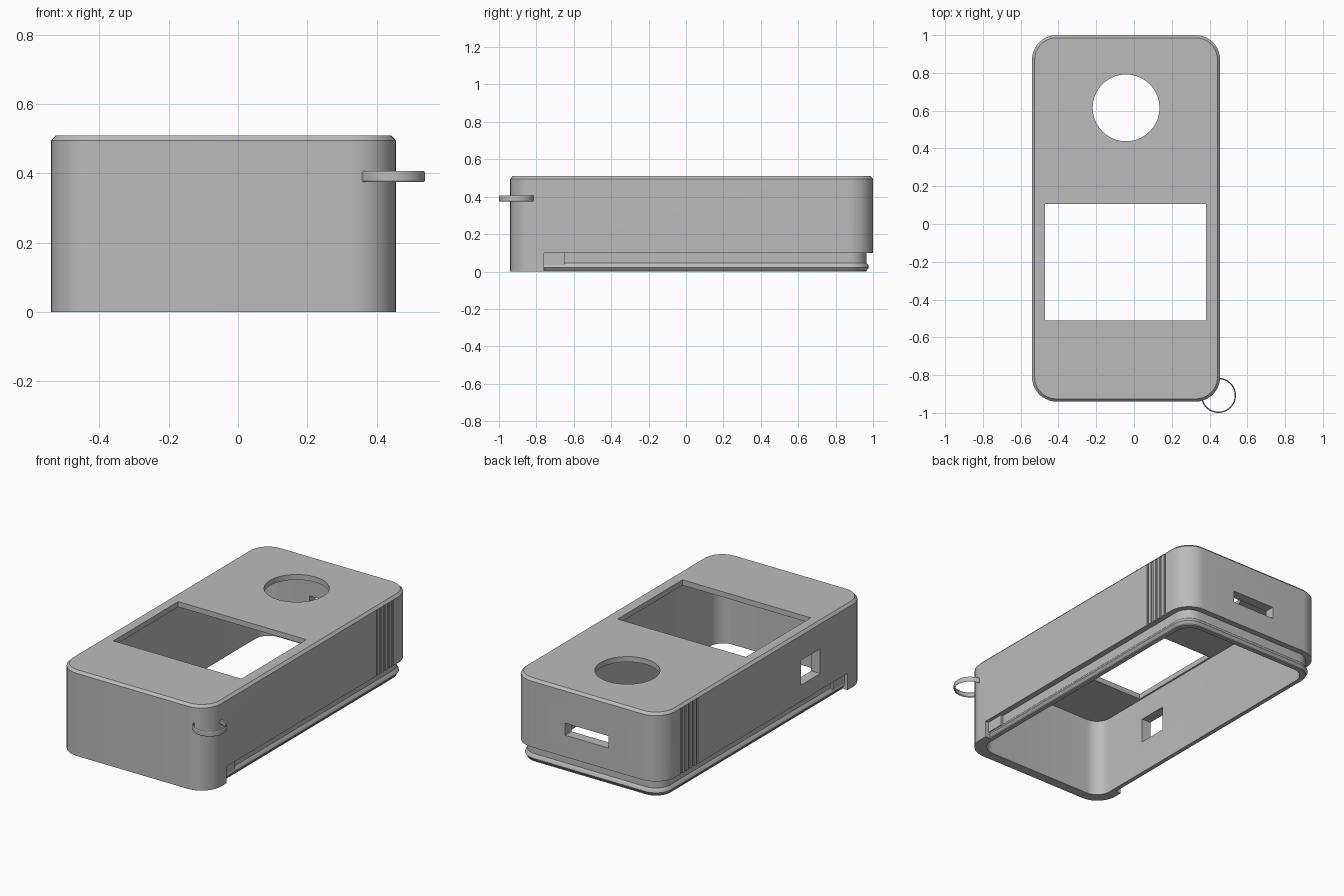
import bpy, bmesh, math

cube = bpy.data.objects.get("Cube")
if cube:
    bpy.data.objects.remove(cube, do_unlink=True)

CX, CY, HX, HY, RADIUS = -0.042, 0.03, 0.498, 0.97, 0.13
WALL = 0.06

grey = bpy.data.materials.new("plain_grey")
grey.use_nodes = True
colour = (0.5, 0.5, 0.5, 1)
grey.diffuse_color = colour
grey.node_tree.nodes["Principled BSDF"].inputs["Base Color"].default_value = colour


def outline(cx, cy, hx, hy, r, z, steps=10):
    """Rounded rectangle as a ring of points."""
    pts = []
    for k, (sx, sy) in enumerate(((1, 1), (-1, 1), (-1, -1), (1, -1))):
        for i in range(steps + 1):
            a = math.pi / 2 * (k + i / steps)
            pts.append((cx + sx * (hx - r) + r * math.cos(a),
                        cy + sy * (hy - r) + r * math.sin(a), z))
    return pts


def case_ring(inset, z):
    return outline(CX, CY, HX - inset, HY - inset, max(RADIUS - inset, 0.09), z)


def loft(name, rings, cyclic=False, clip_y=None):
    """Skin a stack of rings, capped at the ends or closed on itself."""
    bm = bmesh.new()
    loops = [[bm.verts.new(p) for p in ring] for ring in rings]
    n = len(loops[0])
    pairs = list(zip(loops, loops[1:]))
    if cyclic:
        pairs.append((loops[-1], loops[0]))
    else:
        bm.faces.new(loops[0])
        bm.faces.new(loops[-1])
    for a, b in pairs:
        for i in range(n):
            j = (i + 1) % n
            bm.faces.new((a[i], a[j], b[j], b[i]))
    bmesh.ops.remove_doubles(bm, verts=bm.verts, dist=1e-6)
    if clip_y is not None:
        bmesh.ops.bisect_plane(bm, geom=bm.verts[:] + bm.edges[:] + bm.faces[:],
                               plane_co=(0, clip_y, 0), plane_no=(0, 1, 0),
                               clear_inner=True)
        bmesh.ops.holes_fill(bm, edges=[e for e in bm.edges if e.is_boundary])
    bmesh.ops.recalc_face_normals(bm, faces=bm.faces)
    return finish(name, bm)


def box(name, x0, x1, y0, y1, z0, z1):
    bm = bmesh.new()
    bmesh.ops.create_cube(bm, size=1)
    for v in bm.verts:
        v.co = ((x0 + x1) / 2 + v.co.x * (x1 - x0),
                (y0 + y1) / 2 + v.co.y * (y1 - y0),
                (z0 + z1) / 2 + v.co.z * (z1 - z0))
    return finish(name, bm)


def finish(name, bm):
    mesh = bpy.data.meshes.new(name)
    bm.to_mesh(mesh)
    bm.free()
    mesh.materials.append(grey)
    obj = bpy.data.objects.new(name, mesh)
    bpy.context.collection.objects.link(obj)
    return obj


def activate(obj):
    bpy.ops.object.select_all(action='DESELECT')
    obj.select_set(True)
    bpy.context.view_layer.objects.active = obj


def cut(obj, cutter):
    mod = obj.modifiers.new("cut", 'BOOLEAN')
    mod.operation, mod.solver, mod.object = 'DIFFERENCE', 'EXACT', cutter
    activate(obj)
    bpy.ops.object.modifier_apply(modifier=mod.name)
    bpy.data.objects.remove(cutter, do_unlink=True)


# Open-bottomed shell with a chamfered top edge
shell = loft("case_shell", [case_ring(i, z) for i, z in (
    (WALL, 0.478), (WALL, 0), (0, 0), (0, 0.495), (0.014, 0.51))])

# Sliding rail: neck and flange around the sides and back
rail = [(-0.1, -0.05), (-0.1, 0.1), (0.035, 0.1), (0.035, 0.045),
        (0.025, 0.033), (0.022, 0.022), (0.034, 0.006), (0.034, -0.05)]
cut(shell, loft("rail_cutter", [case_ring(i, z) for i, z in rail],
                cyclic=True, clip_y=-0.76))

# Screen window, round control opening, back port and side window
cut(shell, box("screen_cutter", -0.47, 0.38, -0.51, 0.105, 0.4, 0.6))
cut(shell, loft("dial_cutter", [outline(CX, 0.615, 0.177, 0.177, 0.177, z)
                                for z in (0.4, 0.6)]))
cut(shell, box("port_cutter", CX - 0.143, CX + 0.143, 0.85, 1.1, 0.23, 0.302))
cut(shell, box("side_window_cutter", -0.65, -0.4, -0.5, -0.32, 0.198, 0.346))

# Grip grooves and rail stops on both sides
for side in (-1, 1):
    face = CX + side * HX
    for i in range(5):
        y = 0.665 + i * 0.037
        cut(shell, box("groove_cutter", face - 0.007, face + 0.007,
                       y - 0.007, y + 0.007, 0.05, 0.494))
    name = "left_rail_stop" if side > 0 else "right_rail_stop"
    mid = face - side * 0.033
    box(name, mid - 0.012, mid + 0.012, -0.765, -0.65, 0.035, 0.101)

# Thin strap loop at the front corner
loop = [(0.093, 0.38), (0.093, 0.402), (0.09, 0.407), (0.086, 0.402),
        (0.086, 0.38), (0.09, 0.375)]
strap = loft("strap_loop", [outline(0.447, -0.907, r, r, r, z, 12)
                            for r, z in loop], cyclic=True)

for obj in (shell, strap):
    activate(obj)
    bpy.ops.object.shade_smooth_by_angle(angle=math.radians(25))
